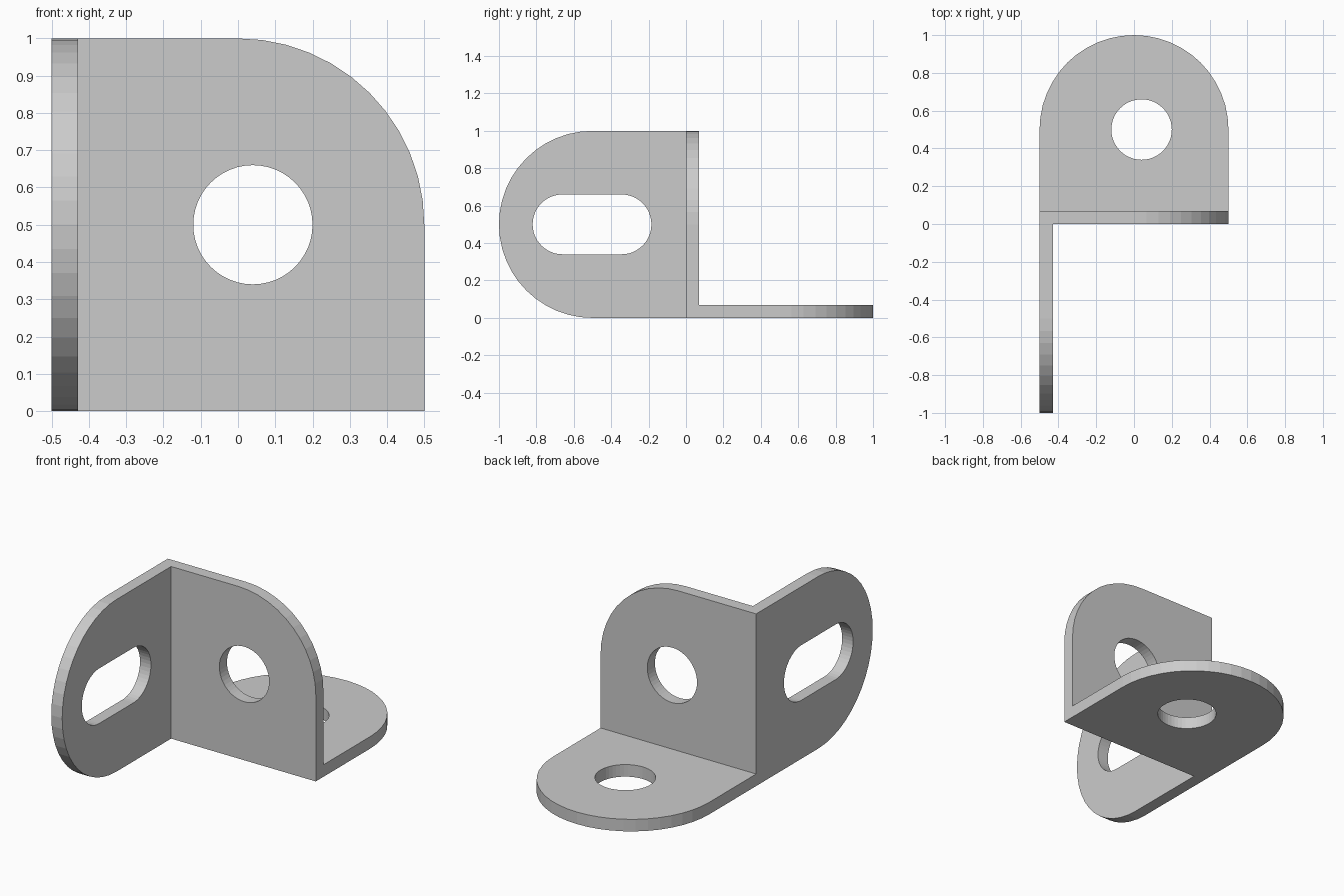
import bpy, bmesh
from math import sin, cos, radians

if "Cube" in bpy.data.objects:
    bpy.data.objects.remove(bpy.data.objects["Cube"])

T = 0.07          # plate thickness
STEP = 7.5        # degrees per arc facet


def arc(cx, cy, r, a0, a1, closed=False):
    n = round(abs(a1 - a0) / STEP)
    count = n if closed else n + 1
    return [(cx + r * cos(radians(a0 + (a1 - a0) * i / n)),
             cy + r * sin(radians(a0 + (a1 - a0) * i / n))) for i in range(count)]


def prism(name, outline, w0, w1, place):
    """Extrude a 2D outline from w0 to w1; place maps (u, v, w) to x, y, z."""
    bm = bmesh.new()
    lo = [bm.verts.new(place(u, v, w0)) for u, v in outline]
    hi = [bm.verts.new(place(u, v, w1)) for u, v in outline]
    bm.faces.new(lo)
    bm.faces.new(hi)
    n = len(lo)
    for i in range(n):
        j = (i + 1) % n
        bm.faces.new((lo[i], lo[j], hi[j], hi[i]))
    bmesh.ops.recalc_face_normals(bm, faces=bm.faces[:])
    mesh = bpy.data.meshes.new(name)
    bm.to_mesh(mesh)
    bm.free()
    obj = bpy.data.objects.new(name, mesh)
    bpy.context.collection.objects.link(obj)
    return obj


def combine(target, other, operation):
    mod = target.modifiers.new(operation.lower(), 'BOOLEAN')
    mod.operation = operation
    mod.solver = 'EXACT'
    mod.object = other
    bpy.context.view_layer.objects.active = target
    bpy.ops.object.modifier_apply(modifier=mod.name)
    bpy.data.objects.remove(other)


def flat(u, v, w): return (u, v, w)       # lies in the xy plane
def upright(u, v, w): return (u, w, v)    # lies in the xz plane
def sideways(u, v, w): return (w, u, v)   # lies in the yz plane


# Upright plate with one rounded corner
bracket = prism("corner_bracket",
                [(-0.5, 0), (0.5, 0)] + arc(0, 0.5, 0.5, 0, 90) + [(-0.5, 1)],
                0, T, upright)

# Base tab with a round end
base = prism("base_tab", [(-0.5, 0), (0.5, 0)] + arc(0, 0.5, 0.5, 0, 180),
             0, T, flat)

# Side tab with a round end
side = prism("side_tab", [(T, 0), (T, 1)] + arc(-0.5, 0.5, 0.5, 90, 270),
             -0.5, -0.5 + T, sideways)

for tab in (base, side):
    combine(bracket, tab, 'UNION')

# Round holes and the long slot
hole = arc(0.04, 0.5, 0.16, 0, 360, closed=True)
slot = arc(-0.345, 0.5, 0.16, -90, 90) + arc(-0.66, 0.5, 0.16, 90, 270)
for outline, w0, w1, place in ((hole, -0.1, 0.2, flat),
                               (hole, -0.1, 0.2, upright),
                               (slot, -0.6, -0.3, sideways)):
    cutter = prism("hole_cutter", outline, w0, w1, place)
    cutter.hide_render = True
    combine(bracket, cutter, 'DIFFERENCE')
